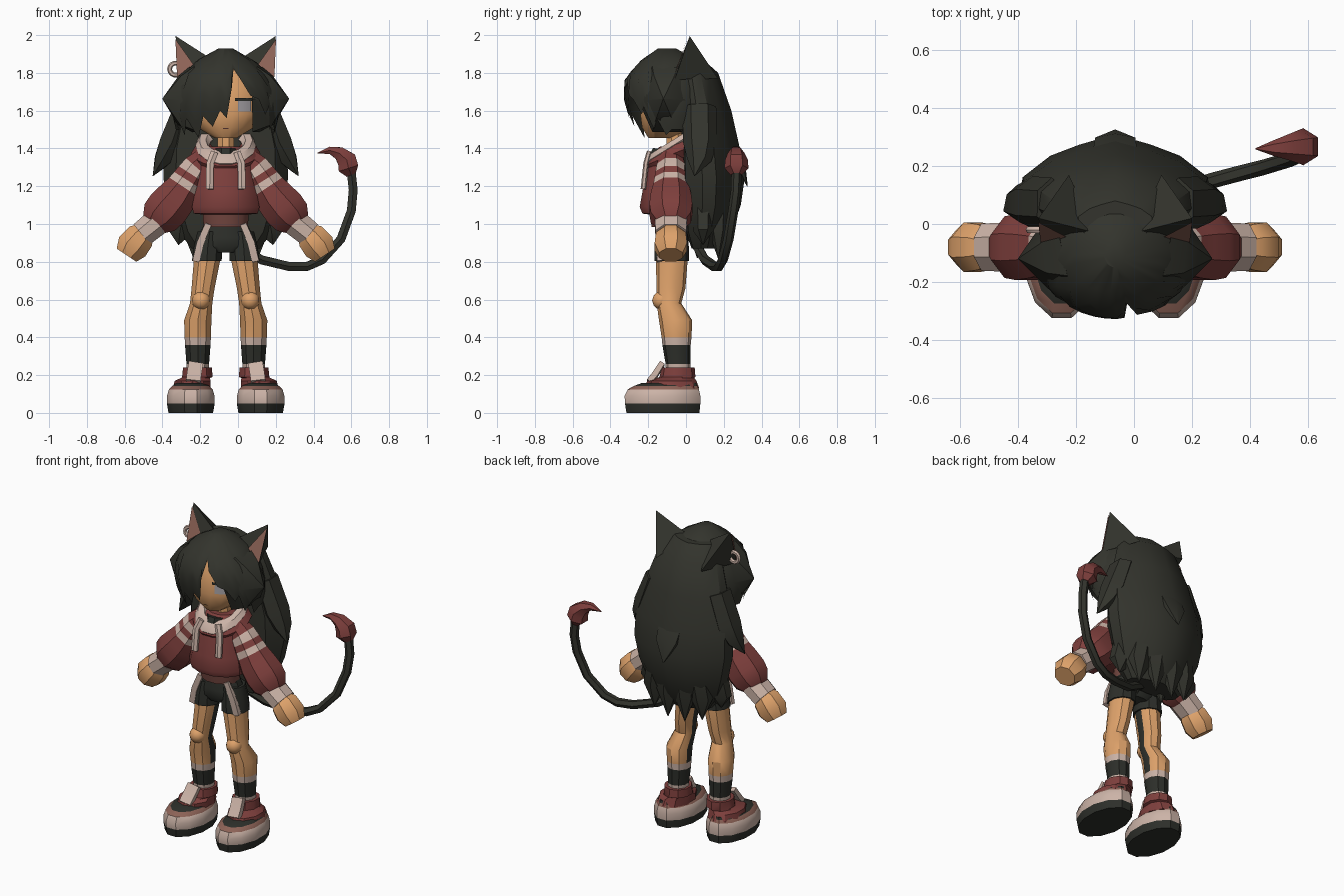
import bpy, bmesh, math
from mathutils import Vector

cube = bpy.data.objects.get("Cube")
if cube:
    bpy.data.objects.remove(cube)

CX = -0.065  # body centre line; the tail shifts the whole figure


def material(name, r, g, b):
    m = bpy.data.materials.new(name)
    m.use_nodes = True
    m.diffuse_color = (r, g, b, 1)
    m.node_tree.nodes["Principled BSDF"].inputs["Base Color"].default_value = (r, g, b, 1)
    m.node_tree.nodes["Principled BSDF"].inputs["Roughness"].default_value = 0.9
    return m


HAIR = material("hair charcoal", 0.033, 0.034, 0.026)
CLOTH = material("black cloth", 0.026, 0.028, 0.023)
SKIN = material("warm skin", 0.73, 0.36, 0.145)
RED = material("dull red", 0.21, 0.05, 0.046)
BEIGE = material("pale beige", 0.60, 0.45, 0.385)
PINK = material("inner ear pink", 0.27, 0.125, 0.095)
HEM = material("brown red hem", 0.18, 0.065, 0.053)
GREY = material("eye grey", 0.36, 0.34, 0.36)


def finish(name, bm, mats, angle=35):
    bmesh.ops.recalc_face_normals(bm, faces=bm.faces)
    mesh = bpy.data.meshes.new(name)
    bm.to_mesh(mesh)
    bm.free()
    for m in mats:
        mesh.materials.append(m)
    ob = bpy.data.objects.new(name, mesh)
    bpy.context.collection.objects.link(ob)
    bpy.ops.object.select_all(action='DESELECT')
    ob.select_set(True)
    bpy.context.view_layer.objects.active = ob
    bpy.ops.object.shade_smooth_by_angle(angle=math.radians(angle))
    return ob


def tube(name, pts, bands, n=8, s=1, flat=False, section=None):
    """Sweep rings (x, y, z, rx, ry) along a path; bands gives a material per span."""
    if not isinstance(bands, list):
        bands = [bands] * (len(pts) - 1)
    mats = list(dict.fromkeys(bands))
    if section is None:
        section = [(math.cos(math.tau * (i + .5) / n), math.sin(math.tau * (i + .5) / n)) for i in range(n)]
    n = len(section)
    centres = [Vector((CX + s * p[0], p[1], p[2])) for p in pts]
    bm = bmesh.new()
    rings = []
    for i, p in enumerate(pts):
        t = centres[min(i + 1, len(pts) - 1)] - centres[max(i - 1, 0)]
        t = Vector((0, 0, 1)) if flat else t.normalized()
        v = (Vector((0, 1, 0)) - t * t.y).normalized()
        u = v.cross(t)
        rings.append([bm.verts.new(centres[i] + u * a * p[3] + v * b * p[4]) for a, b in section])
    for i, (lo, hi) in enumerate(zip(rings, rings[1:])):
        for j in range(n):
            f = bm.faces.new((lo[j], lo[(j + 1) % n], hi[(j + 1) % n], hi[j]))
            f.material_index = mats.index(bands[i])
    bm.faces.new(rings[0]).material_index = mats.index(bands[0])
    bm.faces.new(rings[-1]).material_index = mats.index(bands[-1])
    return finish(name, bm, mats)


def loft(name, prof, bands, n=12, x=0, s=1, section=None):
    """Stack level rings given as (z, half width, front y, back y)."""
    pts = [(x, (f + b) / 2, z, rx, (b - f) / 2) for z, rx, f, b in prof]
    return tube(name, pts, bands, n, s, True, section)


def at(prof, z):
    """Profile values at a height, profile listed from the top down."""
    for a, b in zip(prof, prof[1:]):
        if z >= b[0]:
            k = min(1, (a[0] - z) / (a[0] - b[0]))
            return [p + (q - p) * k for p, q in zip(a, b)]
    return prof[-1]


def torus(name, loc, major, minor, mat, sx=1, sy=1, slope=0, rot=0):
    bpy.ops.mesh.primitive_torus_add(major_segments=14, minor_segments=6, major_radius=major,
                                     minor_radius=minor, location=loc, rotation=(rot, 0, 0))
    ob = bpy.context.object
    ob.name = name
    for v in ob.data.vertices:
        v.co = (v.co.x * sx, v.co.y * sy, v.co.z + v.co.y * slope)
    ob.data.materials.append(mat)
    bpy.ops.object.shade_smooth_by_angle(angle=math.radians(40))


# head and face
HEAD = [(1.84, .14, -.16, .06), (1.72, .21, -.235, .09), (1.58, .205, -.245, .08),
        (1.51, .15, -.235, .03), (1.455, .06, -.2, -.07)]
loft("head", HEAD, SKIN, 16)
tube("neck", [(0, -.06, 1.36, .048, .048), (0, -.06, 1.5, .045, .045)], SKIN, 8)


def face_patch(name, x0, x1, z0, z1, mat, s, lift):
    """Thin painted shape that follows the curve of the face."""
    bm = bmesh.new()
    cols = []
    for i in range(5):
        x = x0 + (x1 - x0) * i / 4
        col = []
        for z in (z0, z1):
            _, rx, f, b = at(HEAD, z)
            y = (f + b) / 2 - (b - f) / 2 * math.sqrt(1 - (x / rx) ** 2) - lift
            col.append(bm.verts.new((CX + s * x, y, z)))
        cols.append(col)
    for a, b in zip(cols, cols[1:]):
        bm.faces.new((a[0], b[0], b[1], a[1]))
    finish(name, bm, [mat])


for s, side in ((1, "left"), (-1, "right")):
    face_patch(side + "_eye", .065, .135, 1.595, 1.655, GREY, s, .004)
    face_patch(side + "_eye_lash", .05, .15, 1.65, 1.666, CLOTH, s, .007)
face_patch("mouth", -.015, .015, 1.503, 1.508, HEM, 1, .005)

# hair cap with a jagged fringe, parted over the left eye
CAP = [(1.928, .04, -.15, -.05), (1.87, .15, -.235, .07), (1.77, .245, -.325, .13),
       (1.66, .285, -.33, .14), (1.56, .28, -.3, .13), (1.45, .25, -.25, .11)]
FRINGE = [(180, 1.5), (190, 1.6), (200, 1.58), (212, 1.47), (222, 1.56), (235, 1.455), (245, 1.57),
          (255, 1.515), (264, 1.60), (271, 1.56), (277, 1.72), (282, 1.82), (288, 1.77), (298, 1.68),
          (308, 1.66), (318, 1.58), (324, 1.62), (332, 1.5), (341, 1.56), (350, 1.47)]
FRINGE += [(a, 1.5) for a in range(360, 540, 20)]
bm = bmesh.new()
cols = []
for ang, low in FRINGE:
    col = []
    for j in range(7):
        z = 1.928 + (low - 1.928) * j / 6
        _, rx, f, b = at(CAP, z)
        a = math.radians(ang)
        col.append(bm.verts.new((CX + rx * math.cos(a), (f + b) / 2 + (b - f) / 2 * math.sin(a), z)))
    cols.append(col)
for a, b in zip(cols, cols[1:] + cols[:1]):
    for j in range(6):
        bm.faces.new((a[j], b[j], b[j + 1], a[j + 1]))
bm.faces.new([c[0] for c in cols])
finish("hair_cap", bm, [HAIR])

# long back hair
HALF = [(0, 1), (.38, .78), (.68, .55), (.97, .1), (1, -.35), (.8, -.9)]
SECTION = HALF + [(0, -1)] + [(-a, b) for a, b in HALF[:0:-1]]
BACK = [(1.88, .13, -.04, .08), (1.8, .21, -.04, .17), (1.6, .275, -.03, .24), (1.4, .325, -.02, .285),
        (1.24, .33, -.02, .31), (1.1, .3, -.01, .29), (.96, .25, .0, .24), (.87, .18, .03, .18)]
loft("back_hair", BACK, HAIR, section=SECTION)


def lock(name, pts, s=1):
    tube(name, pts, HAIR, 6, s)


for s, side in ((1, "left"), (-1, "right")):
    lock(side + "_cheek_lock", [(.17, -.1, 1.66, .2, .16), (.245, -.115, 1.655, .15, .11),
                                (.335, -.12, 1.663, .002, .002)], s)
    lock(side + "_shoulder_lock", [(.22, .07, 1.62, .06, .09), (.285, .075, 1.43, .075, .09),
                                   (.335, .07, 1.34, .05, .065), (.385, .045, 1.255, .002, .002)], s)
    for i, (x, y, z) in enumerate([(.25, .09, .89), (.17, .17, .82), (.06, .19, .79), (.09, .06, .82)]):
        lock(f"{side}_lower_lock_{i}", [(x * .85, y, 1.1, .07, .06), (x * .97, y, .96, .075, .05),
                                        (x, y, z, .002, .002)], s)
lock("centre_back_lock", [(0, .23, 1.42, .09, .04), (0, .285, 1.32, .08, .03), (0, .325, 1.2, .002, .002)])

# cat ears with coloured inner faces, and one ear ring
for s, side in ((1, "left"), (-1, "right")):
    tip, inner, outer, rear = [Vector(p) for p in ((.265, .02, 1.995), (.07, -.03, 1.87),
                                                   (.255, -.06, 1.765), (.16, .17, 1.77))]

    def tri_mesh(name, corners, faces, mat):
        b = bmesh.new()
        vs = [b.verts.new((CX + s * c.x, c.y, c.z)) for c in corners]
        for f in faces:
            b.faces.new([vs[i] for i in f])
        finish(name, b, [mat], 20)
    tri_mesh(side + "_ear", (tip, inner, outer, rear), ((0, 1, 2), (0, 2, 3), (0, 3, 1), (1, 2, 3)), HAIR)
    push = Vector((.002, -.008, 0))
    tri_mesh(side + "_inner_ear", (tip.lerp(outer, .07) + push, inner.lerp(outer, .45) + push,
                                   outer.lerp(tip, .06) + push), ((0, 1, 2),), PINK)
torus("ear_ring", (-.33, -.02, 1.82), .032, .013, BEIGE, rot=math.pi / 2)

# hooded top
loft("hoodie_body", [(.985, .122, -.185, .015), (1.05, .125, -.195, .02), (1.055, .175, -.235, .03),
                     (1.09, .185, -.25, .03), (1.17, .168, -.235, .025), (1.29, .155, -.22, .03),
                     (1.36, .15, -.2, .03), (1.41, .09, -.14, .01)], [HEM] + [RED] * 6)
torus("hood", (CX, -.06, 1.375), .125, .05, RED, 1.05, .95, .4)
torus("hood_trim", (CX, -.07, 1.415), .115, .034, BEIGE, 1.08, 1.05, .65)
tube("undershirt", [(0, -.13, 1.32, .055, .085), (0, -.12, 1.395, .06, .06)], CLOTH, 8)

for s, side in ((1, "left"), (-1, "right")):
    tube(side + "_drawstring", [(.06, -.195, 1.38, .022, .014), (.083, -.212, 1.32, .023, .014),
                                (.085, -.226, 1.185, .023, .014)], BEIGE, 6, s)
    # puffed sleeve, cuff and mitten hand
    axis = [(.09, 1.365, .06), (.155, 1.30, .08), (.18, 1.262, .088), (.2, 1.23, .094),
            (.222, 1.195, .1), (.26, 1.14, .115), (.31, 1.08, .123), (.35, 1.035, .115), (.385, .995, .075)]
    tube(side + "_sleeve", [(x, -.08, z, r, r) for x, z, r in axis],
         [RED, BEIGE, RED, BEIGE] + [RED] * 4, 8, s)
    tube(side + "_cuff", [(.365, -.08, 1.01, .078, .092), (.445, -.08, .945, .074, .088)], BEIGE, 8, s)
    hand = [(.42, .965, .055), (.45, .935, .085), (.495, .88, .093), (.525, .835, .068)]
    tube(side + "_hand", [(x, -.08, z, r, r) for x, z, r in hand], SKIN, 8, s)

    # leg with sock, dark inner panel, knee and shorts leg
    leg = tube(side + "_leg", [(.1, -.075, .88, .07, .08), (.1, -.075, .8, .073, .083),
                               (.12, -.08, .66, .064, .077), (.13, -.09, .58, .062, .065),
                               (.148, -.055, .49, .076, .088), (.148, -.05, .4, .073, .079),
                               (.148, -.05, .36, .071, .075), (.148, -.042, .26, .063, .066),
                               (.148, -.042, .18, .06, .062)],
               [SKIN] * 5 + [BEIGE, CLOTH, BEIGE], 10, s, True)
    for f in leg.data.polygons:
        if f.center.z > .4 and f.normal.x * s < -.9:
            f.material_index = 2
    bpy.ops.mesh.primitive_ico_sphere_add(subdivisions=2, radius=.05,
                                          location=(CX + s * .13, -.13, .595))
    bpy.context.object.name = side + "_knee"
    bpy.context.object.data.materials.append(SKIN)
    bpy.ops.object.shade_smooth_by_angle(angle=math.radians(35))
    tube(side + "_shorts_leg", [(.085, -.075, .96, .068, .08), (.095, -.075, .88, .078, .09),
                                (.1, -.075, .805, .083, .092)], CLOTH, 10, s, True)
    tube(side + "_shorts_stripe", [(.092, -.155, 1.0, .024, .012), (.135, -.15, .9, .026, .016),
                                   (.158, -.138, .803, .026, .02)], BEIGE, 4, s)

    # chunky shoe
    loft(side + "_shoe", [(0, .122, -.322, .078), (.05, .131, -.33, .083), (.09, .13, -.332, .083),
                          (.125, .12, -.315, .075), (.143, .1, -.28, .065), (.158, .08, -.24, .06)],
         [CLOTH, BEIGE, BEIGE, PINK, CLOTH], 12, .185, s)
    tube(side + "_shoe_upper", [(.18, -.075, .13, .105, .145), (.175, -.075, .17, .1, .13),
                                (.16, -.055, .185, .08, .1), (.15, -.045, .19, .085, .095),
                                (.15, -.042, .24, .08, .088)], RED, 10, s, True)
    tube(side + "_shoe_tongue", [(.172, -.195, .165, .055, .02), (.168, -.165, .2, .055, .022),
                                 (.158, -.125, .262, .055, .02)], BEIGE, 4, s)

# shorts
loft("shorts", [(.85, .09, -.15, .0), (.88, .16, -.165, .015), (.93, .155, -.165, .015),
                (1.0, .118, -.155, .01), (1.06, .11, -.15, .0)], CLOTH)

# curling tail with a hooked tip
TAIL = [(0, .02, .95), (.07, .06, .88), (.19, .1, .81), (.335, .15, .775), (.43, .175, .775),
        (.51, .195, .81), (.61, .225, .92), (.665, .25, 1.07), (.675, .265, 1.18), (.665, .267, 1.27)]
tube("tail", [(x, y, z, .027, .027) for x, y, z in TAIL], HAIR, 6)
tube("tail_tip", [(.665, .267, 1.26, .03, .03), (.65, .267, 1.295, .062, .064), (.64, .267, 1.34, .06, .06),
                  (.6, .265, 1.375, .04, .045), (.55, .262, 1.39, .022, .028),
                  (.485, .26, 1.375, .002, .002)], RED, 6)
